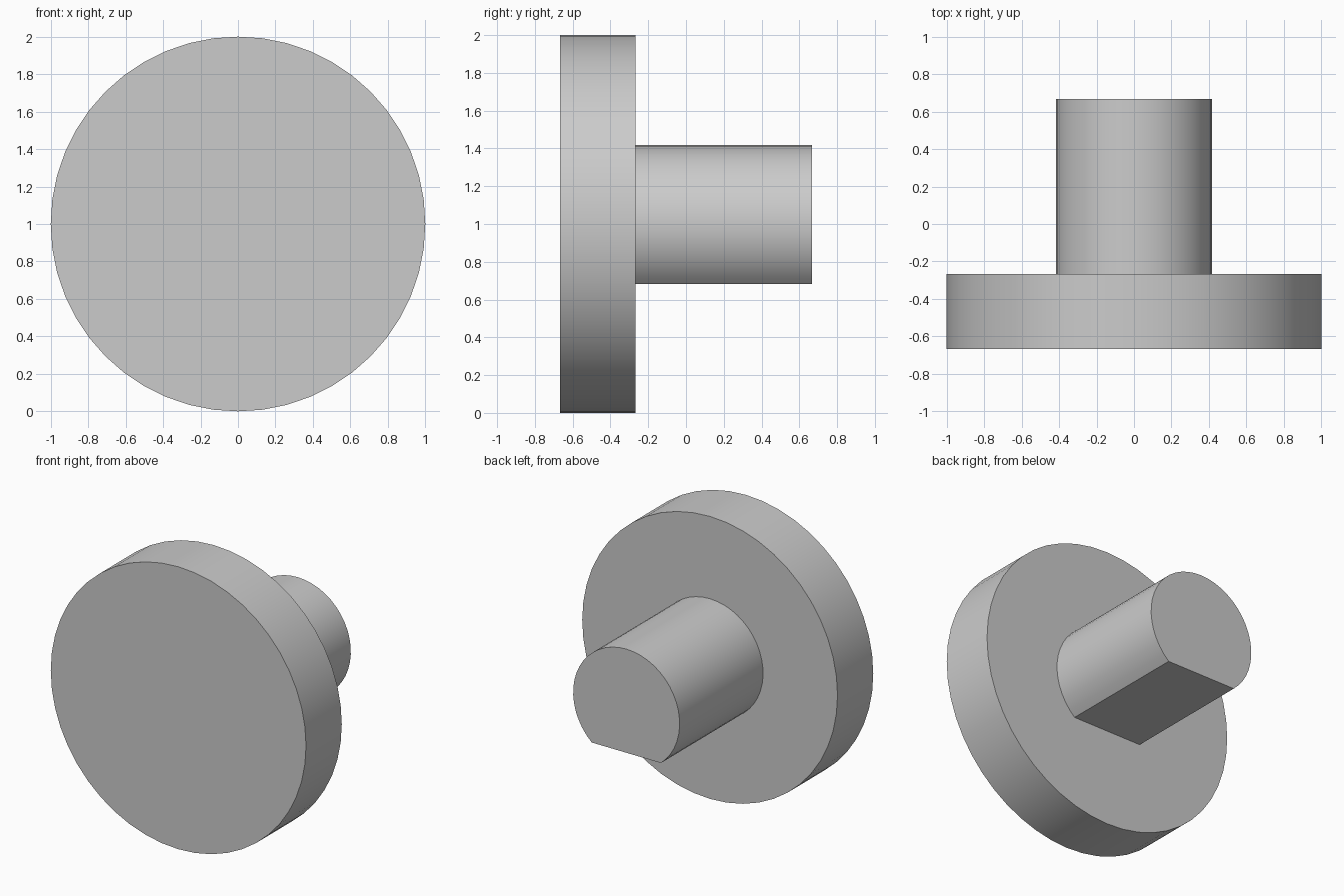
import bpy
import bmesh
import math

cube = bpy.data.objects.get("Cube")
if cube:
    bpy.data.objects.remove(cube, do_unlink=True)

# Single plain grey
grey = bpy.data.materials.new("plain_grey")
grey.use_nodes = True
COLOUR = (0.6, 0.6, 0.6, 1)
grey.diffuse_color = COLOUR
grey.node_tree.nodes["Principled BSDF"].inputs["Base Color"].default_value = COLOUR

CENTRE_Z = 1.0


def arc(radius, start, span, steps):
    """Points (x, z) along an arc, first end included and last end left out."""
    return [(radius * math.cos(start + span * i / steps),
             CENTRE_Z + radius * math.sin(start + span * i / steps))
            for i in range(steps)]


def extrude_profile(name, profile, y_front, y_back):
    """Solid made by pushing an x-z profile along y."""
    bm = bmesh.new()
    face = bm.faces.new([bm.verts.new((x, y_front, z)) for x, z in profile])
    grown = bmesh.ops.extrude_face_region(bm, geom=[face], use_keep_orig=True)
    moved = [v for v in grown["geom"] if isinstance(v, bmesh.types.BMVert)]
    bmesh.ops.translate(bm, verts=moved, vec=(0, y_back - y_front, 0))
    bmesh.ops.recalc_face_normals(bm, faces=bm.faces)
    mesh = bpy.data.meshes.new(name)
    bm.to_mesh(mesh)
    bm.free()
    mesh.materials.append(grey)
    obj = bpy.data.objects.new(name, mesh)
    bpy.context.collection.objects.link(obj)
    bpy.ops.object.select_all(action="DESELECT")
    obj.select_set(True)
    bpy.context.view_layer.objects.active = obj
    bpy.ops.object.shade_smooth_by_angle(angle=math.radians(25))
    return obj


# Round front disc
extrude_profile("disc", arc(1.0, math.pi / 2, math.tau, 48), -0.667, -0.267)

# D-shaped shaft: a round bar with a flat underside, set into the disc
radius, flat_drop = 0.417, 0.317
corner = -math.asin(flat_drop / radius)
span = math.pi - 2 * corner
profile = arc(radius, corner, span, 36)
profile.append((-profile[0][0], profile[0][1]))
extrude_profile("shaft", profile, -0.3, 0.667)
